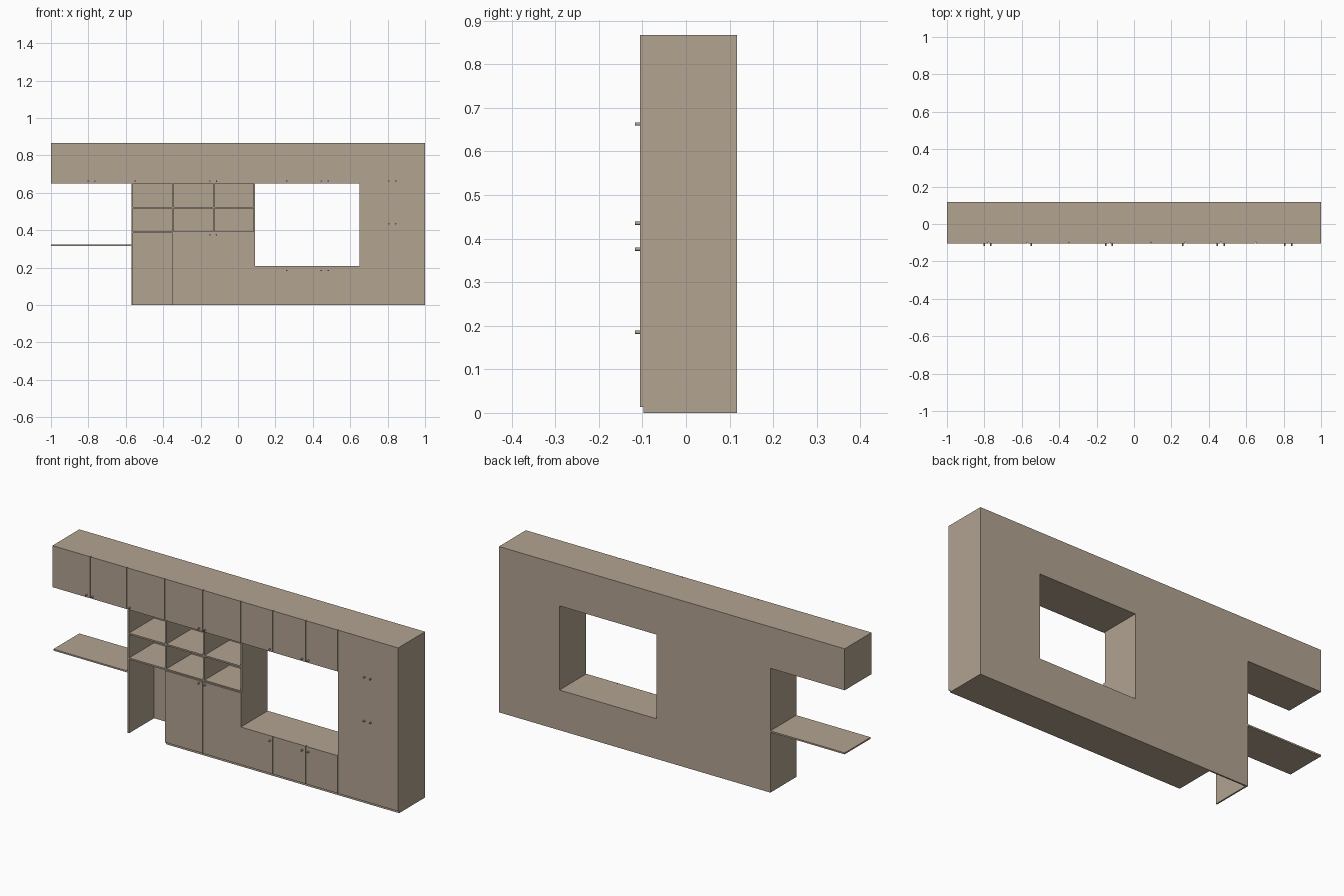
import bpy, bmesh, math
from mathutils import Matrix

if "Cube" in bpy.data.objects:
    bpy.data.objects.remove(bpy.data.objects["Cube"])

mat = bpy.data.materials.new("warm_taupe")
mat.diffuse_color = (0.445, 0.366, 0.283, 1)
mat.use_nodes = True
mat.node_tree.nodes["Principled BSDF"].inputs["Base Color"].default_value = mat.diffuse_color

FRONT, FACE, BACK = -0.105, -0.097, 0.117   # door front, carcass front, back
T = 0.008                                   # board thickness
TOP, MID = 0.867, 0.65                      # top and underside of wall units


def finish(name, bm):
    bmesh.ops.recalc_face_normals(bm, faces=bm.faces)
    me = bpy.data.meshes.new(name)
    bm.to_mesh(me)
    bm.free()
    me.materials.append(mat)
    ob = bpy.data.objects.new(name, me)
    bpy.context.collection.objects.link(ob)
    return ob


def profile(name, pts, y0, y1):
    """Extrude an x-z outline from y0 to y1."""
    bm = bmesh.new()
    face = bm.faces.new([bm.verts.new((x, y0, z)) for x, z in pts])
    ext = bmesh.ops.extrude_face_region(bm, geom=[face])["geom"]
    bmesh.ops.translate(bm, vec=(0, y1 - y0, 0),
                        verts=[v for v in ext if isinstance(v, bmesh.types.BMVert)])
    return finish(name, bm)


def board(name, x0, x1, z0, z1, y0=FACE, y1=BACK):
    return profile(name, [(x0, z0), (x1, z0), (x1, z1), (x0, z1)], y0, y1)


def knob(x, z):
    bm = bmesh.new()
    m = Matrix.Translation((x, (FRONT - 0.117) / 2, z)) @ Matrix.Rotation(math.pi / 2, 4, 'X')
    bmesh.ops.create_cone(bm, cap_ends=True, segments=12, radius1=0.004,
                          radius2=0.004, depth=0.012, matrix=m)
    finish("knob", bm)


def doors(name, xs, z0, z1, gap=0.0015):
    """Row of door fronts with narrow gaps between them."""
    for i, (a, b) in enumerate(zip(xs, xs[1:])):
        left = a if i == 0 else a + gap
        right = b if i == len(xs) - 2 else b - gap
        board(name, left, right, z0, z1, FRONT, FACE)


# Closed cabinet carcass: wall units, tall unit and base units in one outline
profile("cabinet_carcass",
        [(-1, MID), (-1, TOP), (1, TOP), (1, 0), (-0.35, 0), (-0.35, 0.386),
         (0.09, 0.386), (0.09, 0.21), (0.65, 0.21), (0.65, MID)], FACE, BACK)

# Back panel behind the open bay and cubbies
profile("open_back_panel",
        [(-0.57, 0), (-0.57, MID), (0.09, MID), (0.09, 0.386),
         (-0.35, 0.386), (-0.35, 0)], BACK - T, BACK)

# Upright boards of the open section
board("bay_side_panel", -0.57, -0.57 + T, 0, MID, FACE, BACK - T)
for x in (-0.35, -0.13, 0.086):
    board("cubby_divider", x - T / 2, x + T / 2, 0.386, MID, FACE, BACK - T)

# Cubby shelves and the long side shelf
for z in (0.386, 0.516):
    board("cubby_shelf", -0.57 + T, 0.082, z, z + T, FACE, BACK - T)
board("side_shelf", -1, -0.57, 0.315, 0.323)

# Door fronts
doors("wall_door", [-1, -0.78, -0.57, -0.35, -0.13, 0.09, 0.275, 0.465, 0.65], MID, TOP)
doors("base_door", [-0.35, -0.13, 0.09], 0.013, 0.388)
doors("low_door", [0.09, 0.275, 0.465, 0.65], 0.013, 0.21)
board("tall_door", 0.6515, 1, 0.013, TOP, FRONT, FACE)

# Knobs
for z, xs in ((0.663, (-0.80, -0.765, -0.55, -0.15, -0.115, 0.26, 0.446, 0.482, 0.807, 0.843)),
              (0.435, (0.807, 0.843)),
              (0.376, (-0.15, -0.115)),
              (0.185, (0.26, 0.446, 0.482))):
    for x in xs:
        knob(x, z)
